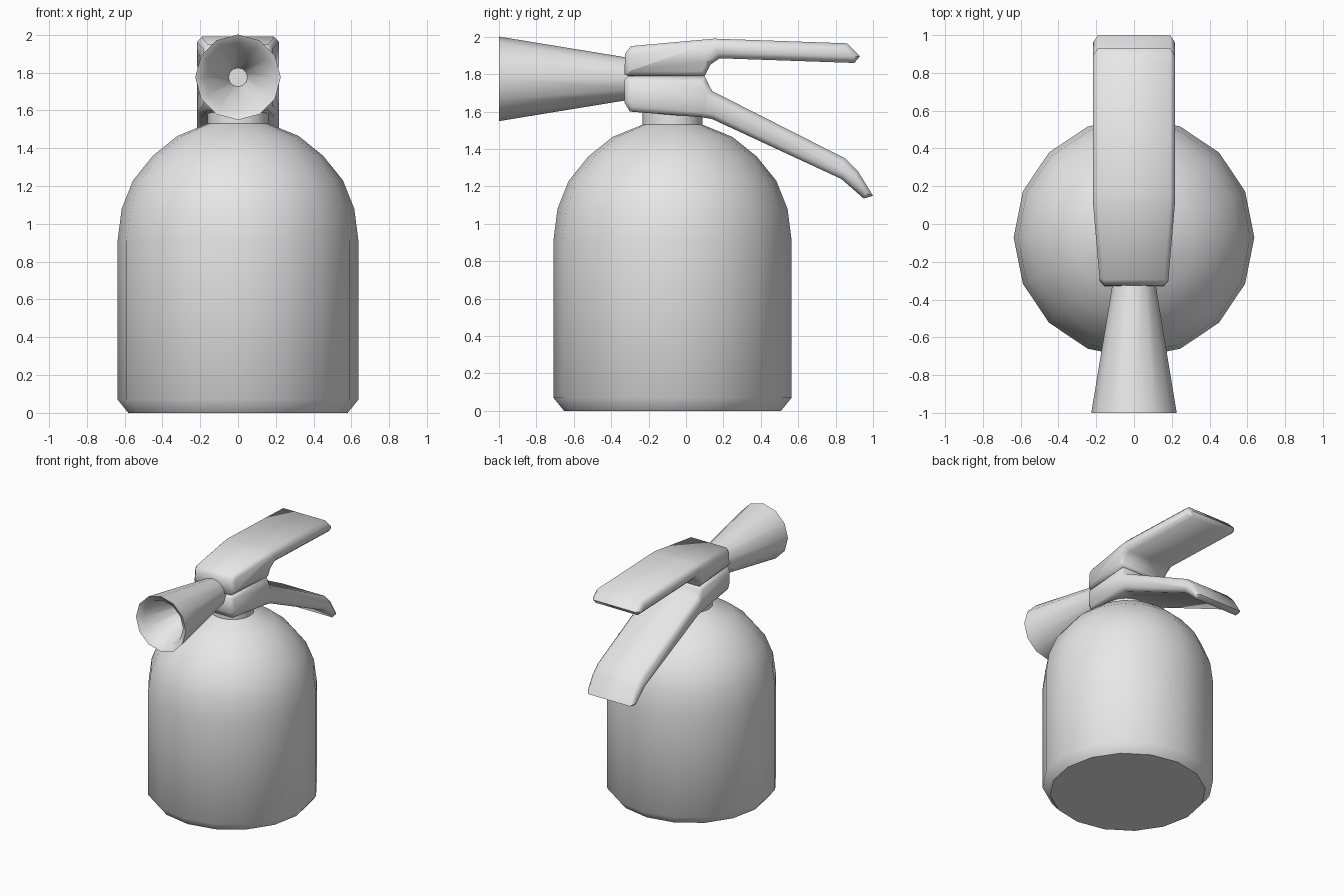
import bpy, bmesh, math
from mathutils import Matrix, Vector

cube = bpy.data.objects.get("Cube")
if cube:
    bpy.data.objects.remove(cube, do_unlink=True)

GREY = (0.8, 0.8, 0.8, 1.0)
mat = bpy.data.materials.new("light grey")
mat.use_nodes = True
mat.diffuse_color = GREY
mat.node_tree.nodes["Principled BSDF"].inputs["Base Color"].default_value = GREY


def finish(bm, name, angle=50):
    """Turn a bmesh into a smooth shaded object with sharp hard edges."""
    bmesh.ops.recalc_face_normals(bm, faces=bm.faces)
    mesh = bpy.data.meshes.new(name)
    bm.to_mesh(mesh)
    bm.free()
    mesh.materials.append(mat)
    obj = bpy.data.objects.new(name, mesh)
    bpy.context.collection.objects.link(obj)
    bpy.ops.object.select_all(action='DESELECT')
    obj.select_set(True)
    bpy.context.view_layer.objects.active = obj
    bpy.ops.object.shade_smooth_by_angle(angle=math.radians(angle))
    return obj


def lathe(name, profile, sides, matrix, angle=50):
    """Revolve (radius, height) points around z, cap both ends, then place."""
    bm = bmesh.new()
    rings = []
    for r, h in profile:
        rings.append([bm.verts.new((r * math.cos(a), r * math.sin(a), h))
                      for a in (math.tau * i / sides for i in range(sides))])
    for low, high in zip(rings, rings[1:]):
        for i in range(sides):
            j = (i + 1) % sides
            bm.faces.new((low[i], low[j], high[j], high[i]))
    bm.faces.new(rings[0])
    bm.faces.new(rings[-1])
    bmesh.ops.transform(bm, matrix=matrix, verts=bm.verts)
    return finish(bm, name, angle)


def lever(name, profile, half=0.217, bevel=0.026):
    """Extrude a side (y, z) outline across x with chamfered, tapered sides."""
    bm = bmesh.new()
    x = half - bevel
    face = bm.faces.new([bm.verts.new((-x, y, z)) for y, z in profile])
    ext = bmesh.ops.extrude_face_region(bm, geom=[face], use_keep_orig=True)
    moved = [g for g in ext["geom"] if isinstance(g, bmesh.types.BMVert)]
    bmesh.ops.translate(bm, vec=Vector((2 * x, 0, 0)), verts=moved)
    bmesh.ops.recalc_face_normals(bm, faces=bm.faces)
    caps = [f for f in bm.faces if abs(f.normal.x) > 0.9]
    bmesh.ops.inset_individual(bm, faces=caps, thickness=bevel, depth=bevel,
                               use_even_offset=True)
    # Narrow the head towards the nozzle
    bmesh.ops.bisect_plane(bm, geom=bm.verts[:] + bm.edges[:] + bm.faces[:],
                           plane_co=(0, 0.11, 0), plane_no=(0, 1, 0))
    for v in bm.verts:
        if v.co.y < 0.11:
            v.co.x *= 1 - 0.4 * (0.11 - v.co.y)
    return finish(bm, name)


# Tank with chamfered foot, domed shoulder and neck
lathe("tank", [(0.58, 0), (0.637, 0.07), (0.637, 0.91), (0.615, 1.08),
               (0.555, 1.23), (0.45, 1.36), (0.32, 1.465), (0.16, 1.53),
               (0.16, 1.63)], 16, Matrix.Translation((0, -0.072, 0)))

# Nozzle horn, hollow at the front; height runs towards -y
lathe("nozzle", [(0.108, 0.28), (0.226, 1.0), (0.18, 0.97), (0.05, 0.55)],
      12, Matrix.Translation((0, 0, 1.775)) @ Matrix.Rotation(math.pi / 2, 4, 'X'))

# Top handle with its half of the valve head
lever("top_handle", [(-0.33, 1.80), (-0.325, 1.91), (-0.295, 1.95),
                     (0.15, 1.99), (0.86, 1.965), (0.93, 1.895), (0.90, 1.86),
                     (0.18, 1.885), (0.13, 1.85), (0.10, 1.79), (-0.31, 1.79)])

# Squeeze lever with its half of the valve head
lever("squeeze_lever", [(-0.33, 1.77), (-0.31, 1.787), (0.10, 1.787),
                        (0.14, 1.71), (0.85, 1.35), (0.92, 1.28),
                        (1.0, 1.15), (0.95, 1.135), (0.83, 1.24),
                        (0.14, 1.56), (0.08, 1.57), (-0.30, 1.60),
                        (-0.33, 1.65)])
